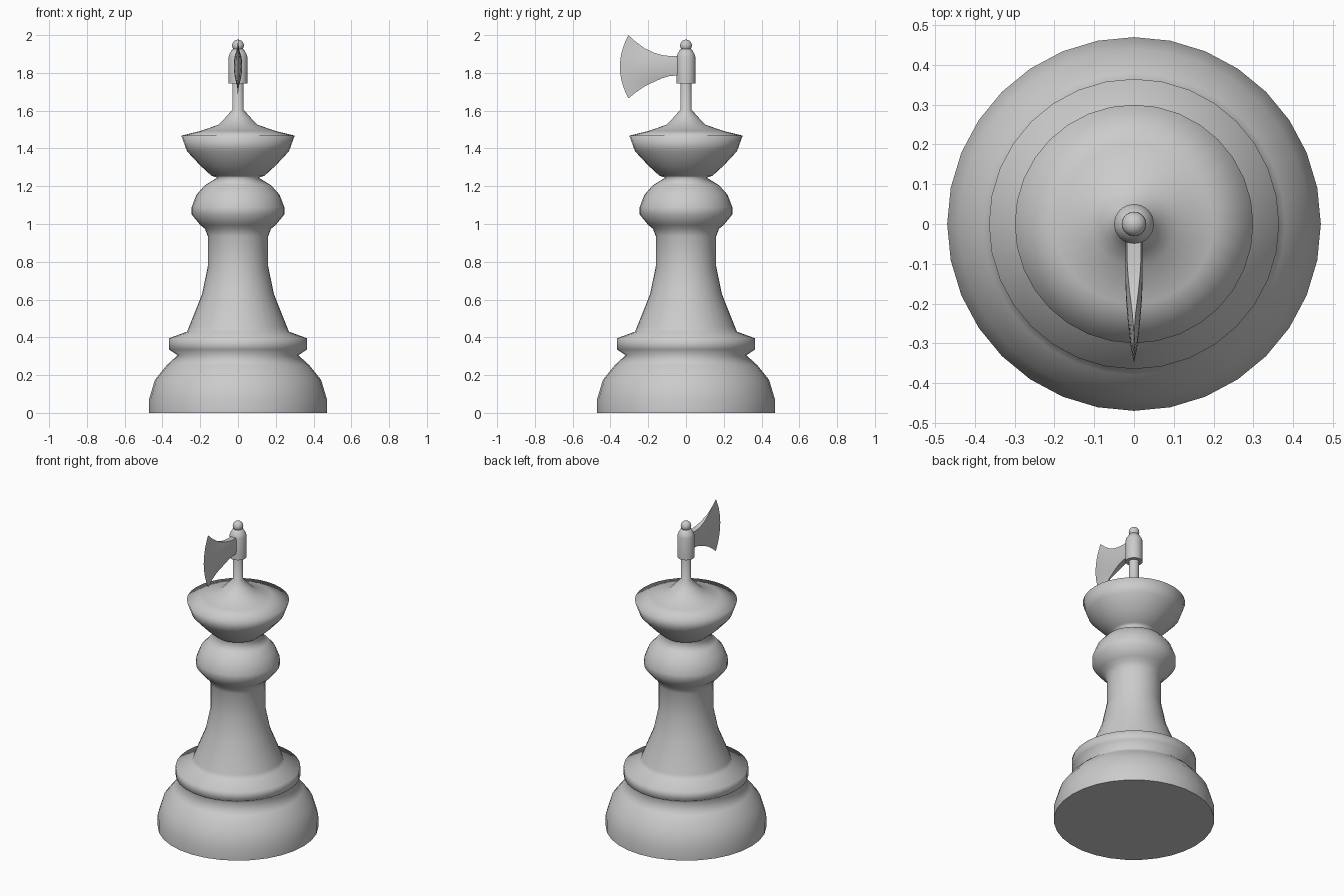
import bpy, bmesh
from math import sin, cos, pi, radians

if "Cube" in bpy.data.objects:
    bpy.data.objects.remove(bpy.data.objects["Cube"])


def finish(name, bm):
    bmesh.ops.remove_doubles(bm, verts=bm.verts, dist=1e-5)
    bmesh.ops.recalc_face_normals(bm, faces=bm.faces)
    me = bpy.data.meshes.new(name)
    bm.to_mesh(me)
    bm.free()
    ob = bpy.data.objects.new(name, me)
    bpy.context.collection.objects.link(ob)
    return ob


def skin(name, rings):
    """Bridge consecutive closed loops of points and cap both ends."""
    bm = bmesh.new()
    loops = [[bm.verts.new(p) for p in ring] for ring in rings]
    for a, b in zip(loops, loops[1:]):
        n = len(a)
        for i in range(n):
            j = (i + 1) % n
            bm.faces.new((a[i], a[j], b[j], b[i]))
    for cap in (loops[0], loops[-1]):
        bm.faces.new(cap)
    return finish(name, bm)


def lathe(name, profile, sides=32):
    """Revolve (radius, height) points round z; smooth sides, flat caps."""
    rings = [[(r * cos(2 * pi * i / sides), r * sin(2 * pi * i / sides), z)
              for i in range(sides)] for r, z in profile]
    ob = skin(name, rings)
    for f in ob.data.polygons:
        f.use_smooth = len(f.vertices) == 4
    return ob


def smooth_by_angle(ob, deg):
    bpy.ops.object.select_all(action='DESELECT')
    ob.select_set(True)
    bpy.context.view_layer.objects.active = ob
    bpy.ops.object.shade_smooth_by_angle(angle=radians(deg))


# turned body: base, ring, column, bulb, bowl and thin stem
lathe("turned_body", [
    (.47, 0), (.47, .075), (.44, .175), (.38, .25), (.32, .305),
    (.365, .335), (.365, .395), (.27, .43), (.26, .455),
    (.19, .63), (.16, .775), (.16, .935), (.175, .975), (.20, .995),
    (.245, 1.05), (.245, 1.09), (.22, 1.155), (.175, 1.205), (.11, 1.245),
    (.14, 1.255), (.20, 1.31), (.27, 1.385), (.30, 1.468),
    (.20, 1.492), (.105, 1.525), (.07, 1.56), (.03, 1.605), (.03, 1.80)])

# collar holding the blade
collar = lathe("axe_collar", [(.028, 1.745), (.05, 1.745), (.05, 1.885),
                              (.045, 1.90), (.03, 1.925), (.02, 1.93)])
smooth_by_angle(collar, 40)

# small ball on top
bm = bmesh.new()
bmesh.ops.create_uvsphere(bm, u_segments=24, v_segments=12, radius=.031)
bmesh.ops.translate(bm, verts=bm.verts, vec=(0, 0, 1.945))
smooth_by_angle(finish("top_ball", bm), 180)

# axe blade: sections from collar to cutting edge
# (y at middle, y at tips, bottom z, top z, half thickness, thinning to tips)
sections = [(-.02, -.02, 1.787, 1.888, .022, .2),
            (-.085, -.085, 1.784, 1.889, .022, .2),
            (-.13, -.125, 1.772, 1.894, .022, .3),
            (-.19, -.17, 1.752, 1.907, .020, .45),
            (-.25, -.22, 1.728, 1.931, .015, .7),
            (-.31, -.265, 1.697, 1.964, .008, .9),
            (-.35, -.305, 1.665, 2.0, 0, 1)]
steps = [i / 5 - 1 for i in range(11)]
rings = []
for ym, ye, z0, z1, w, thin in sections:
    side = [(w * (1 - thin * t * t), ym + (ye - ym) * t * t,
             (z0 + z1) / 2 + t * (z1 - z0) / 2) for t in steps]
    rings.append(side + [(-x, y, z) for x, y, z in reversed(side)])
bm_blade = bmesh.new()
loops = [[bm_blade.verts.new(p) for p in ring] for ring in rings]
for a, b in zip(loops, loops[1:]):
    for i in range(len(a)):
        j = (i + 1) % len(a)
        bm_blade.faces.new((a[i], a[j], b[j], b[i]))
bm_blade.faces.new(loops[0])
bmesh.ops.dissolve_degenerate(bm_blade, edges=bm_blade.edges, dist=1e-6)
smooth_by_angle(finish("axe_blade", bm_blade), 35)
